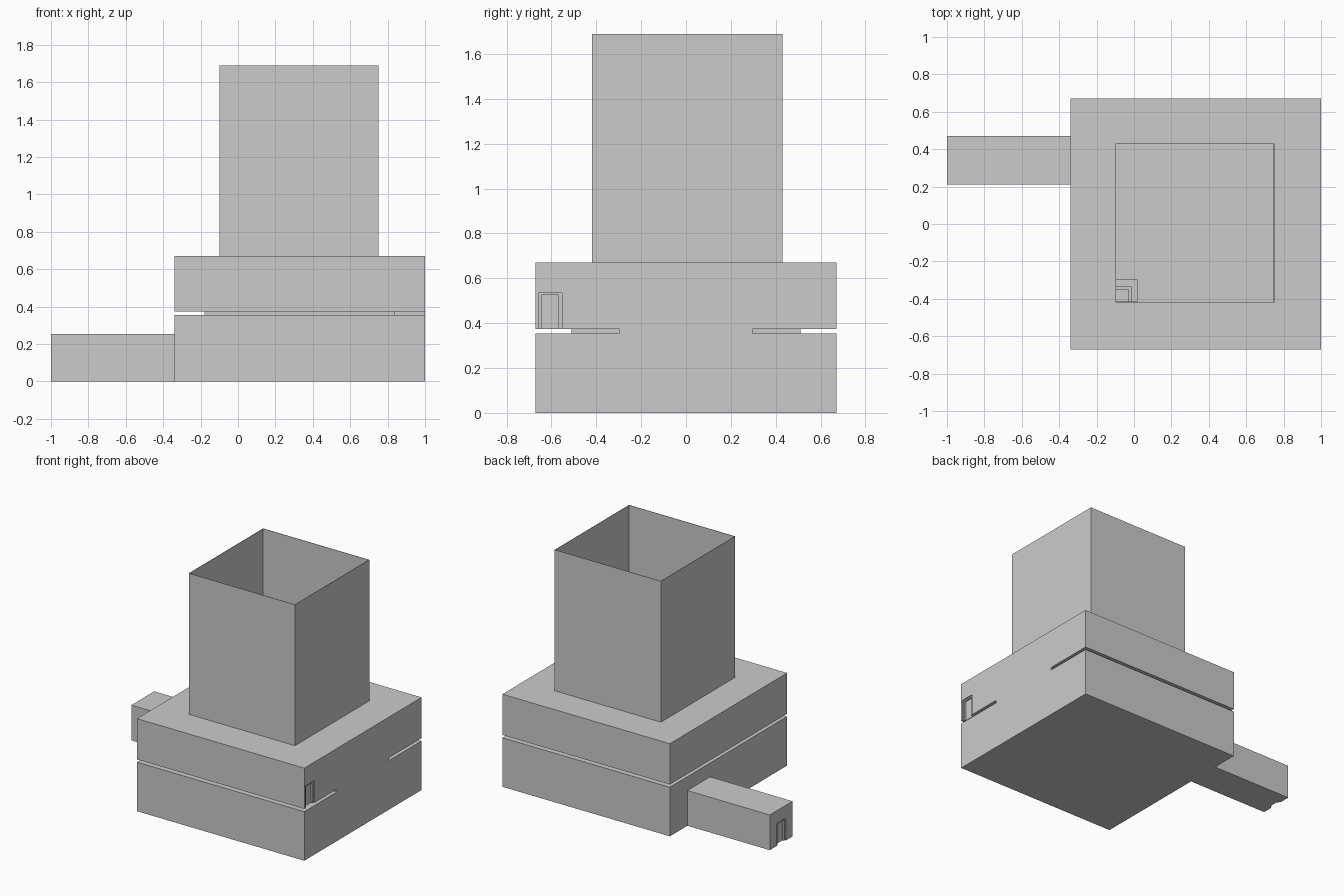
import bpy, bmesh

if "Cube" in bpy.data.objects:
    bpy.data.objects.remove(bpy.data.objects["Cube"])


def box(name, lo, hi):
    """Axis-aligned box between two opposite corners."""
    bm = bmesh.new()
    bmesh.ops.create_cube(bm, size=1)
    for v in bm.verts:
        for i in range(3):
            v.co[i] = lo[i] if v.co[i] < 0 else hi[i]
    mesh = bpy.data.meshes.new(name)
    bm.to_mesh(mesh)
    bm.free()
    ob = bpy.data.objects.new(name, mesh)
    bpy.context.collection.objects.link(ob)
    return ob


def apply_modifier(ob, mod):
    bpy.context.view_layer.objects.active = ob
    bpy.ops.object.modifier_apply(modifier=mod.name)


def cut(ob, lo, hi):
    """Subtract a box from an object."""
    cutter = box("cutter", lo, hi)
    cutter.hide_render = True
    mod = ob.modifiers.new("cut", 'BOOLEAN')
    mod.operation = 'DIFFERENCE'
    mod.solver = 'EXACT'
    mod.object = cutter
    apply_modifier(ob, mod)
    bpy.data.objects.remove(cutter)


def doorway(ob, x, side, y, z):
    """Stepped door recess in a wall facing +x (side 1) or -x (side -1)."""
    for half, height, depth in ((0.052, 0.16, 0.008), (0.037, 0.15, 0.02)):
        xs = sorted((x - side * depth, x + side * 0.05))
        cut(ob, (xs[0], y - half, z - 0.05), (xs[1], y + half, z + height))


# Main storeys
X0, X1, Y = -0.34, 1.0, 0.67
GAP0, GAP1, ROOF = 0.355, 0.375, 0.67
lower = box("lower_storey", (X0, -Y, 0), (X1, Y, GAP0))
upper = box("upper_storey", (X0, -Y, GAP1), (X1, Y, ROOF))
doorway(upper, X1, 1, -0.605, GAP1)

# Recessed core in the slit, and the flush wall joining the storeys on the right
box("slit_core", (-0.18, -0.51, GAP0), (0.84, 0.51, GAP1))
box("right_link_wall", (0.84, -0.297, GAP0), (X1, 0.297, GAP1))

# Stepped hatch in the roof corner inside the tower
for size, depth in ((0.12, 0.01), (0.085, 0.02), (0.07, 0.03)):
    cut(upper, (-0.095, -0.415, ROOF - depth), (-0.1 + size, -0.42 + size, ROOF + 0.05))

# Open-topped tower with thin walls
tower = box("tower", (-0.1, -0.42, ROOF), (0.75, 0.43, 1.69))
bm = bmesh.new()
bm.from_mesh(tower.data)
bmesh.ops.delete(bm, geom=[f for f in bm.faces if abs(f.normal.z) > 0.5], context='FACES_ONLY')
bm.to_mesh(tower.data)
bm.free()
shell = tower.modifiers.new("walls", 'SOLIDIFY')
shell.thickness = 0.004
shell.offset = -1
apply_modifier(tower, shell)

# Entrance corridor with a door at its end
corridor = box("entrance_corridor", (-1, 0.21, 0), (X0, 0.47, 0.255))
doorway(corridor, -1, -1, 0.335, 0)
